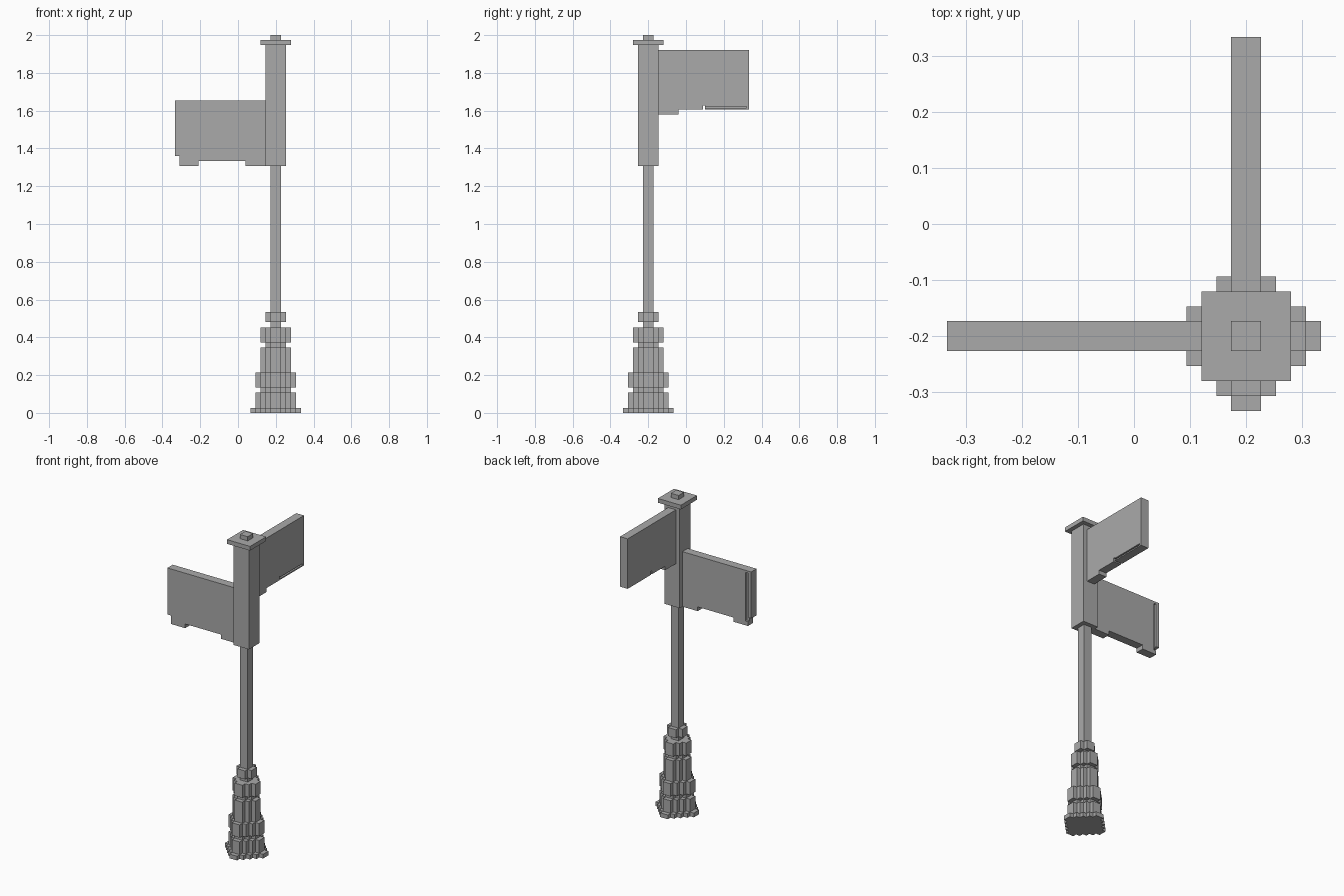
import bpy, bmesh
from mathutils import Vector

U = 2 / 75            # block size
CX, CY = 0.2, -0.2    # post axis

cube = bpy.data.objects.get("Cube")
if cube:
    bpy.data.objects.remove(cube, do_unlink=True)

grey = bpy.data.materials.new("plain_grey")
grey.use_nodes = True
grey.diffuse_color = (0.4, 0.4, 0.4, 1)
grey.node_tree.nodes["Principled BSDF"].inputs["Base Color"].default_value = (0.4, 0.4, 0.4, 1)


def finish(name, bm):
    bmesh.ops.recalc_face_normals(bm, faces=bm.faces)
    mesh = bpy.data.meshes.new(name)
    bm.to_mesh(mesh)
    bm.free()
    mesh.materials.append(grey)
    obj = bpy.data.objects.new(name, mesh)
    bpy.context.collection.objects.link(obj)
    return obj


def prism(name, outline, z0, z1):
    """Extrude a flat outline from z0 to z1."""
    bm = bmesh.new()
    face = bm.faces.new([bm.verts.new((x, y, z0)) for x, y in outline])
    top = bmesh.ops.extrude_face_region(bm, geom=[face])["geom"]
    verts = [v for v in top if isinstance(v, bmesh.types.BMVert)]
    bmesh.ops.translate(bm, verts=verts, vec=Vector((0, 0, z1 - z0)))
    return finish(name, bm)


def box(name, x0, x1, y0, y1, z0, z1):
    return prism(name, [(x0, y0), (x1, y0), (x1, y1), (x0, y1)], z0, z1)


def square(name, half, z0, z1):
    """Square block on the post axis, in block units."""
    h = half * U
    return box(name, CX - h, CX + h, CY - h, CY + h, z0 * U, z1 * U)


def stepped(name, r, z0, z1):
    """Stair-stepped diamond ring on the post axis, in block units."""
    quarter = [(r, 1)]
    for k in range(1, r):
        quarter += [(r - k, k), (r - k, k + 1)]
    outline = []
    for _ in range(4):
        outline += quarter
        quarter = [(-y, x) for x, y in quarter]
    prism(name, [(CX + x * U, CY + y * U) for x, y in outline], z0 * U, z1 * U)


def cut(obj, cutter):
    mod = obj.modifiers.new("groove", 'BOOLEAN')
    mod.operation = 'DIFFERENCE'
    mod.solver = 'EXACT'
    mod.object = cutter
    cutter.hide_render = True
    cutter.hide_viewport = True
    cutter.display_type = 'WIRE'


# Stepped pedestal
stepped("base_flange", 5, 0, 1)
stepped("base_foot", 4, 1, 4)
stepped("base_neck", 3, 4, 5)
stepped("base_band", 4, 5, 8)
stepped("base_column", 3, 8, 13)
stepped("upper_neck", 2, 13, 14)
stepped("upper_band", 3, 14, 17)
stepped("collar", 2, 18, 20)

# Post, sign holder and cap
square("post", 1, 17, 49)
square("sign_holder", 2, 49, 73)
square("cap", 3, 73, 74)
square("finial", 1, 74, 75)

# Side sign, reaching to the right
ya, yb = CY - U, CY + U
xin = CX - 2 * U
end = -1 / 3
side = prism("side_sign", [(end, ya), (xin, ya), (xin, yb), (end, yb)], 50 * U, 62 * U)
cut(side, box("side_corner_cutter", end - U, -0.31, ya - U, yb + U, 48 * U, 51 * U))
cut(side, box("side_groove_cutter", -0.31, -0.293, yb - 0.015, yb + U, 49.5 * U, 61.5 * U))
box("side_sign_end_tab", -0.31, -0.21, ya, yb, 49 * U, 50 * U)
box("side_sign_bracket", 0.04, xin, ya, yb, 49 * U, 50 * U)

# Rear sign, reaching to the back
xa, xb = CX - U, CX + U
yin = CY + 2 * U
rear = box("rear_sign", xa, xb, yin, 1 / 3, 1.605, 72 * U)
cut(rear, box("rear_groove_cutter", xb - 0.015, xb + U, 0.1, 0.32, 1.613, 1.622))
cut(rear, box("rear_slot_cutter", xa - U, xb + U, 0.09, 0.1, 1.59, 1.627))
box("rear_sign_bracket", xa, xb, yin, -0.04, 1.58, 1.605)
